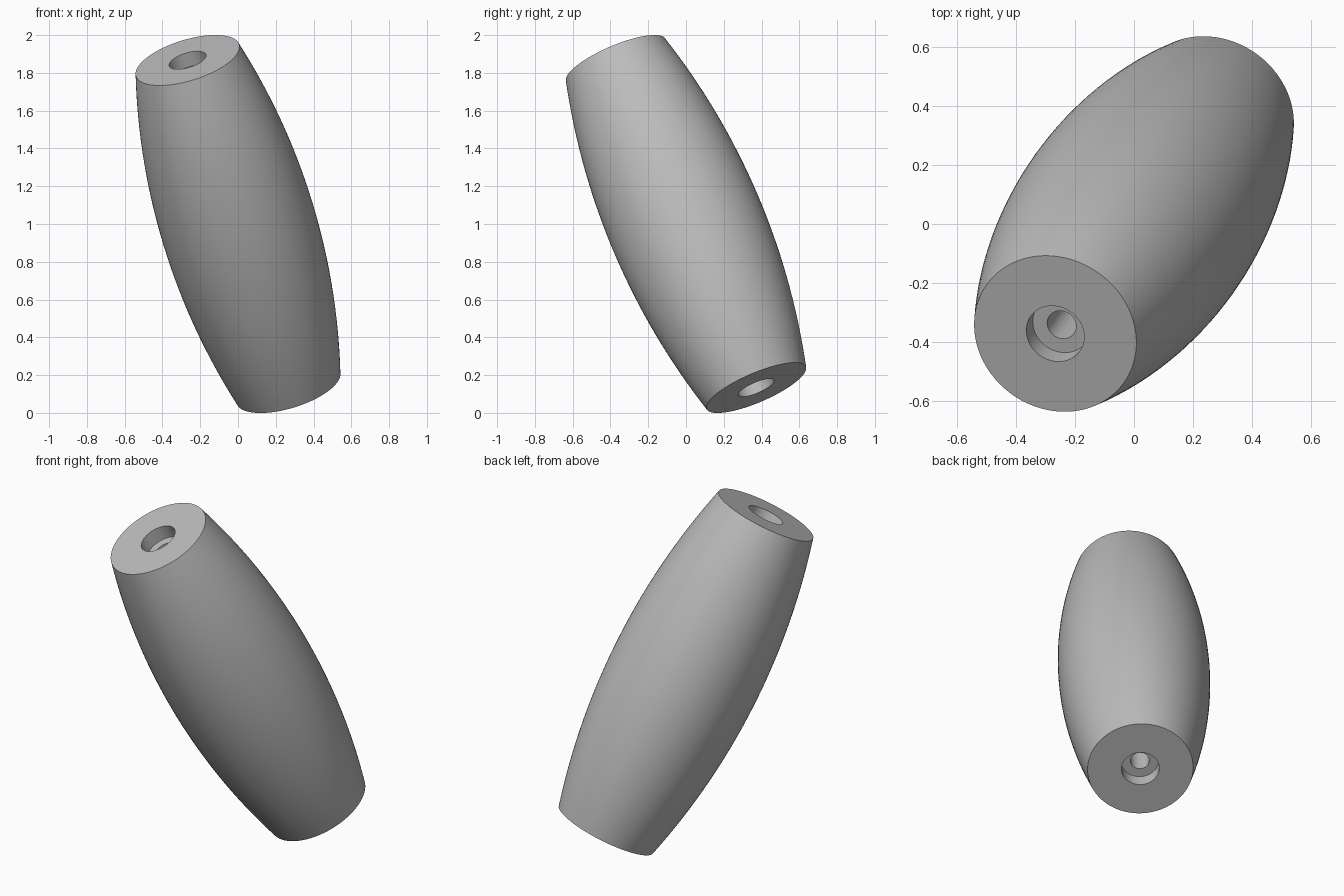
import bpy
import bmesh
import math
from mathutils import Matrix, Vector

cube = bpy.data.objects.get("Cube")
if cube:
    bpy.data.objects.remove(cube, do_unlink=True)

# Main dimensions
SEGMENTS = 96
STEPS = 32
HALF_AXIS = Vector((-0.267, -0.372, 0.867))   # centre to upper end
HALF = HALF_AXIS.length
END_R, BELLY_R = 0.286, 0.41
RECESS_R, RECESS_DEPTH, BORE_R = 0.102, 0.08, 0.051

# Plain grey material
grey = bpy.data.materials.new("plain grey")
grey.use_nodes = True
colour = (0.5, 0.5, 0.5, 1)
grey.diffuse_color = colour
grey.node_tree.nodes["Principled BSDF"].inputs["Base Color"].default_value = colour


def belly_radius(z):
    """Circular arc bulging from the end radius to the belly radius."""
    rise = BELLY_R - END_R
    arc = (HALF ** 2 + rise ** 2) / (2 * rise)
    return BELLY_R - arc + math.sqrt(arc ** 2 - z ** 2)


# Closed half section: outer bulge, upper recess, bore, lower recess
profile = []
for i in range(STEPS + 1):
    z = HALF * (2 * i / STEPS - 1)
    profile.append((belly_radius(z), z))
upper = [(RECESS_R, HALF), (RECESS_R, HALF - RECESS_DEPTH), (BORE_R, HALF - RECESS_DEPTH)]
profile += upper + [(r, -z) for r, z in reversed(upper)]

# Revolve the section around the axis
bm = bmesh.new()
verts = [bm.verts.new((r, 0, z)) for r, z in profile]
edges = [bm.edges.new((a, b)) for a, b in zip(verts, verts[1:] + verts[:1])]
bmesh.ops.spin(bm, geom=verts + edges, cent=(0, 0, 0), axis=(0, 0, 1),
               angle=math.tau, steps=SEGMENTS)
bmesh.ops.remove_doubles(bm, verts=bm.verts[:], dist=0.0005)
bmesh.ops.recalc_face_normals(bm, faces=bm.faces[:])

# Lean the body and stand it on the ground
tilt = HALF_AXIS.to_track_quat('Z', 'Y').to_matrix().to_4x4()
bm.transform(Matrix.Translation((0, 0, 1)) @ tilt)
mesh = bpy.data.meshes.new("barrel_body")
bm.to_mesh(mesh)
bm.free()
mesh.materials.append(grey)

body = bpy.data.objects.new("barrel_body", mesh)
bpy.context.collection.objects.link(body)
bpy.ops.object.select_all(action='DESELECT')
body.select_set(True)
bpy.context.view_layer.objects.active = body
bpy.ops.object.shade_smooth_by_angle(angle=math.radians(30))
